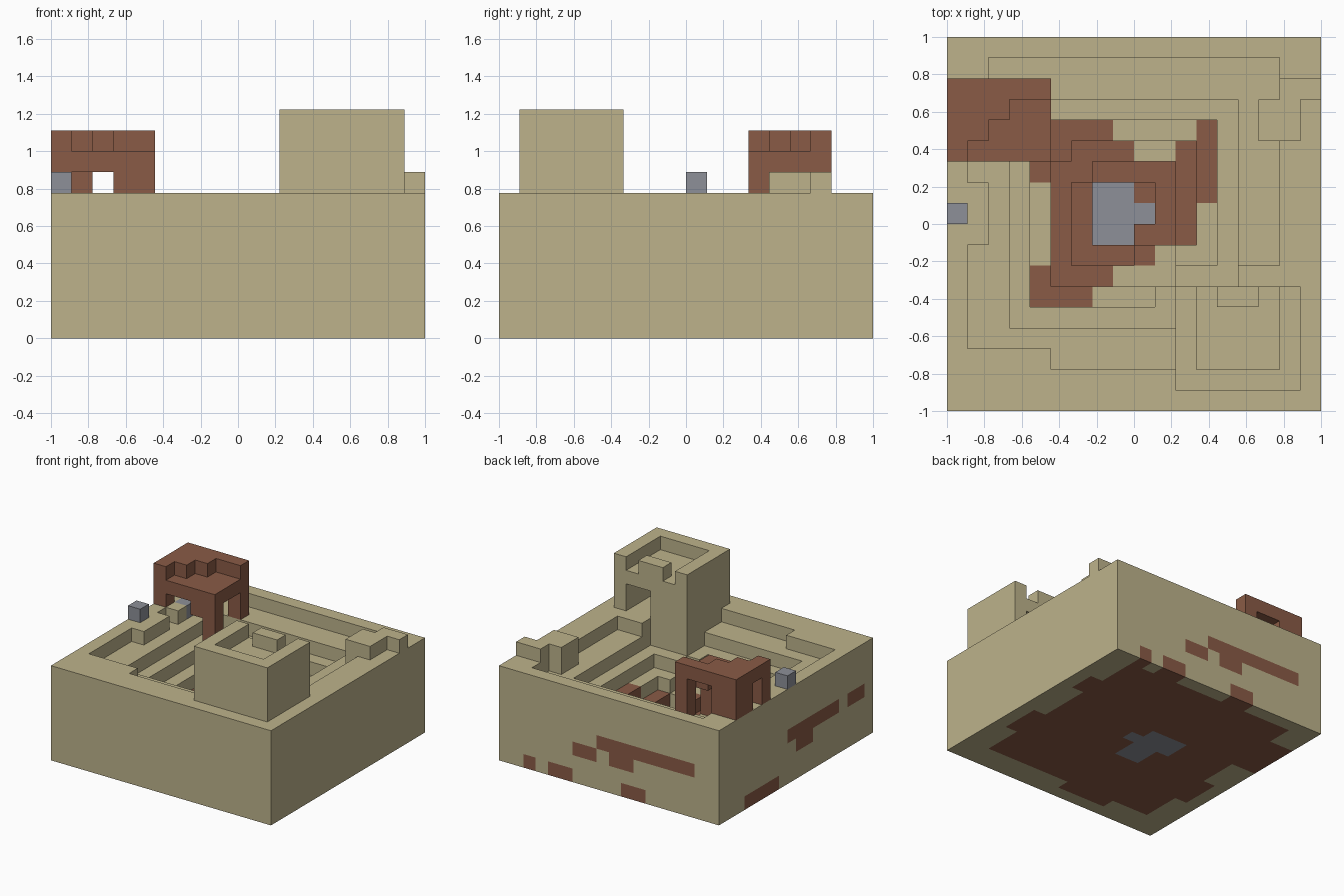
import bpy
import bmesh
from mathutils import Vector

CELL = 1 / 9      # edge length of one block
HALF = 9          # half the width of the ground, in blocks

default_cube = bpy.data.objects.get("Cube")
if default_cube:
    bpy.data.objects.remove(default_cube, do_unlink=True)


def make_material(name, colour):
    material = bpy.data.materials.new(name)
    material.use_nodes = True
    material.diffuse_color = (*colour, 1)
    shader = material.node_tree.nodes["Principled BSDF"]
    shader.inputs["Base Color"].default_value = (*colour, 1)
    shader.inputs["Roughness"].default_value = 0.9
    return material


SAND, CLAY, STONE = range(3)
materials = [
    make_material("sand", (0.51, 0.45, 0.26)),
    make_material("red_clay", (0.254, 0.105, 0.061)),
    make_material("grey_stone", (0.27, 0.28, 0.314)),
]

blocks = {}       # (x, y, z) block -> [part name, material]


def cells(xs, ys, zs):
    for x in range(*xs):
        for y in range(*ys):
            for z in range(*zs):
                yield x, y, z


def fill(part, colour, xs, ys, zs):
    for cell in cells(xs, ys, zs):
        if cell not in blocks:
            blocks[cell] = [part, colour]


def carve(xs, ys, zs):
    for cell in cells(xs, ys, zs):
        blocks.pop(cell, None)


def paint(colour, xs, ys, zs):
    for cell in cells(xs, ys, zs):
        if cell in blocks:
            blocks[cell][1] = colour


def paint_surface(colour, xs, ys):
    """Colour the topmost ground block of each column."""
    for x in range(*xs):
        for y in range(*ys):
            top = max(z for z in range(7) if (x, y, z) in blocks)
            blocks[x, y, top][1] = colour


# Ground slab with a stepped pit, each terrace one block deeper
RIM = 7
fill("ground", SAND, (0, 18), (0, 18), (0, RIM))
terraces = [
    [((2, 14), (6, 17)), ((14, 16), (7, 17)), ((1, 11), (3, 8)),
     ((5, 11), (2, 3)), ((2, 11), (3, 12)), ((1, 2), (11, 12))],
    [((3, 14), (6, 15)), ((3, 11), (4, 6))],
    [((4, 10), (5, 12)), ((10, 11), (6, 12)), ((11, 13), (7, 12)),
     ((5, 13), (12, 14))],
    [((5, 12), (8, 12)), ((5, 11), (6, 8)), ((6, 12), (12, 13))],
    [((6, 11), (8, 11)), ((6, 9), (7, 8)), ((7, 11), (11, 12))],
    [((7, 9), (8, 11)), ((9, 10), (9, 11))],
]
for step, regions in enumerate(terraces, start=1):
    for xs, ys in regions:
        carve(xs, ys, (RIM - step, RIM))

# Underside: clay field with a ragged border
BOTTOM = (0, 1)
paint(CLAY, (2, 16), (2, 17), BOTTOM)
for xs, ys in [((15, 16), (17, 18)), ((12, 14), (17, 18)), ((6, 8), (17, 18)),
               ((0, 2), (11, 15)), ((16, 17), (12, 14)), ((16, 17), (5, 8)),
               ((1, 2), (5, 8)), ((5, 9), (1, 2))]:
    paint(CLAY, xs, ys, BOTTOM)

# Clay seams showing on the back side
BACK = (17, 18)
SEAM, UNDER_SEAM = (3, 4), (2, 3)
paint(CLAY, (2, 10), BACK, SEAM)
paint(CLAY, (7, 9), BACK, UNDER_SEAM)
paint(CLAY, (10, 12), BACK, UNDER_SEAM)

# Clay seams showing on the -x side
SIDE = (0, 1)
paint(CLAY, SIDE, (4, 10), SEAM)
paint(CLAY, SIDE, (7, 9), UNDER_SEAM)
paint(CLAY, SIDE, (1, 3), SEAM)

# Clay and stone on the lower terraces
for row, spans in enumerate([[(4, 7)], [(4, 8)], [(5, 10)], [(5, 12)], [(5, 12)],
                             [(5, 13)], [(4, 13)], [(5, 9), (11, 13)],
                             [(5, 8), (12, 13)]], start=5):
    for span in spans:
        paint_surface(CLAY, span, (row, row + 1))
paint(STONE, (7, 9), (7, 11), BOTTOM)
paint(STONE, (9, 10), (9, 10), BOTTOM)
paint(STONE, (6, 7), (9, 11), BOTTOM)
paint(STONE, (1, 2), (13, 14), (6, 7))

# Watch tower: hollow room, doorway and parapet with one merlon at the back
ROOF = 10
fill("tower", SAND, (11, 17), (1, 6), (RIM, ROOF + 1))
carve((12, 16), (2, 6), (ROOF, ROOF + 1))
fill("tower", SAND, (13, 15), (5, 6), (ROOF, ROOF + 1))
carve((12, 16), (2, 5), (RIM, ROOF - 1))
carve((14, 16), (5, 6), (RIM, ROOF - 1))

# Low wall at the rim, its foot standing on the first terrace
fill("low_wall", SAND, (15, 17), (13, 15), (6, 8))
fill("low_wall", SAND, (16, 18), (15, 16), (6, 8))

# Clay canopy: stepped roof, hollow underneath
fill("canopy", CLAY, (0, 5), (12, 16), (8, 9))
for row, width in enumerate([1, 2, 3, 5], start=12):
    fill("canopy", CLAY, (0, width), (row, row + 1), (9, 10))
carve((2, 4), (15, 16), (8, 9))
carve((1, 3), (14, 15), (8, 9))
carve((0, 2), (13, 14), (8, 9))

# Canopy legs, running down to whatever ground lies below
for xs, ys in [((0, 1), (12, 13)), ((4, 5), (12, 13)), ((4, 5), (15, 16)),
               ((0, 2), (14, 16))]:
    fill("canopy", CLAY, xs, ys, (2, 8))
fill("canopy", CLAY, (3, 4), (12, 13), (RIM, 8))

# Loose stone on the rim
fill("stone_block", STONE, (0, 1), (9, 10), (RIM, 8))


def build_part(part):
    """Mesh the exposed block sides that belong to one part."""
    bm = bmesh.new()
    corners = {}

    def corner(point):
        key = tuple(round(value) for value in point)
        if key not in corners:
            x, y, z = key
            corners[key] = bm.verts.new(
                ((x - HALF) * CELL, (y - HALF) * CELL, z * CELL))
        return corners[key]

    centre = Vector((0.5, 0.5, 0.5))
    for cell, (owner, colour) in blocks.items():
        if owner != part:
            continue
        for axis in range(3):
            for sign in (-1, 1):
                out = Vector((0, 0, 0))
                out[axis] = sign
                if tuple(int(c + o) for c, o in zip(cell, out)) in blocks:
                    continue
                u = Vector((0, 0, 0))
                u[(axis + 1) % 3] = 1
                v = out.cross(u)
                middle = Vector(cell) + centre + out / 2
                loop = [middle + (a * u + b * v) / 2
                        for a, b in ((-1, -1), (1, -1), (1, 1), (-1, 1))]
                face = bm.faces.new([corner(p) for p in loop])
                face.material_index = colour
    mesh = bpy.data.meshes.new(part)
    bm.to_mesh(mesh)
    bm.free()
    for material in materials:
        mesh.materials.append(material)
    bpy.context.collection.objects.link(bpy.data.objects.new(part, mesh))


for part in ("ground", "tower", "low_wall", "canopy", "stone_block"):
    build_part(part)
